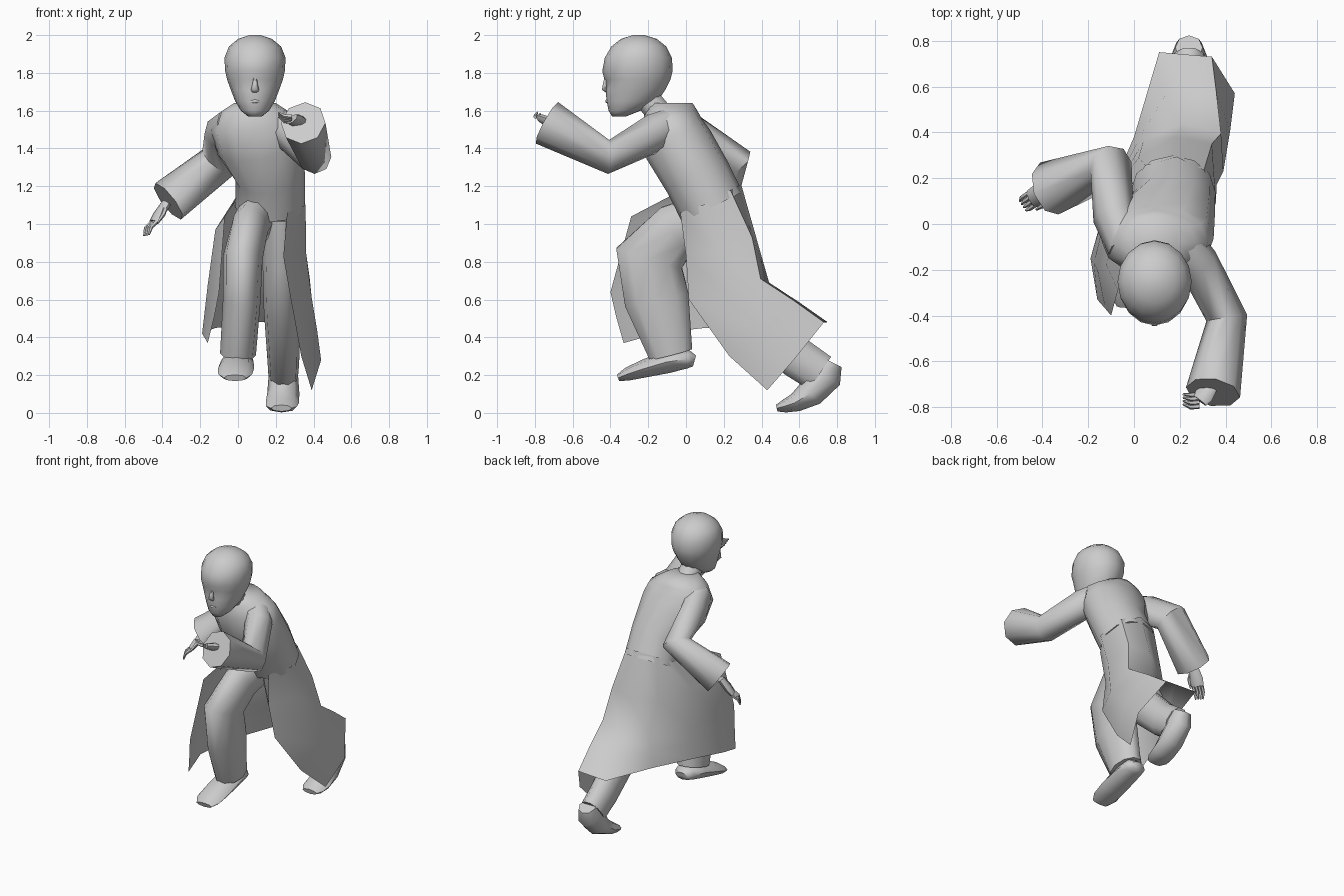
import bpy, math
from mathutils import Vector

X, Y, Z = Vector((1, 0, 0)), Vector((0, 1, 0)), Vector((0, 0, 1))


def make(name, verts, faces, angle=60):
    me = bpy.data.meshes.new(name)
    me.from_pydata([tuple(v) for v in verts], [], faces)
    me.update()
    ob = bpy.data.objects.new(name, me)
    bpy.context.collection.objects.link(ob)
    bpy.ops.object.select_all(action='DESELECT')
    ob.select_set(True)
    bpy.context.view_layer.objects.active = ob
    bpy.ops.object.shade_smooth_by_angle(angle=math.radians(angle))
    return ob


def loft(name, rings, n=8, ref=X, caps=(True, True), axis=None):
    """Skin elliptical rings (x, y, z, r_along_ref, r_across) along a bent path."""
    pts = [Vector(r[:3]) for r in rings]
    verts, faces = [], []
    for k, r in enumerate(rings):
        a = pts[max(k - 1, 0)]
        b = pts[min(k + 1, len(pts) - 1)]
        if axis:
            t = axis
        elif 0 < k < len(pts) - 1:
            t = ((pts[k] - a).normalized() + (b - pts[k]).normalized()).normalized()
        else:
            t = (b - a).normalized()
        u = (ref - t * ref.dot(t)).normalized()
        v = t.cross(u)
        for i in range(n):
            w = 2 * math.pi * i / n
            verts.append(pts[k] + u * r[3] * math.cos(w) + v * r[4] * math.sin(w))
    for k in range(len(rings) - 1):
        for i in range(n):
            j = (i + 1) % n
            faces.append((k * n + i, k * n + j, (k + 1) * n + j, (k + 1) * n + i))
    if caps[0]:
        faces.append(tuple(reversed(range(n))))
    if caps[1]:
        faces.append(tuple(range((len(rings) - 1) * n, len(rings) * n)))
    return make(name, verts, faces)


def hand(name, wrist, knuckle, tip, side):
    """Flat palm, four tapering fingers spread along 'side', and a thumb."""
    w, k, t, s = (Vector(p) for p in (wrist, knuckle, tip, side))
    s.normalize()
    loft(name + "_palm", [(*w, .03, .025), (*(w.lerp(k, .6)), .046, .024),
                          (*k, .042, .018)], 8, s)
    for i in range(4):
        o = s * (i - 1.5) * .02
        bend = (t - k).cross(s).normalized() * .012
        loft(f"{name}_finger_{i}", [(*(k + o), .011, .012),
                                    (*(k.lerp(t, .5) + o + bend), .010, .010),
                                    (*(t + o * .8), .005, .005)], 5, s)
    a = w.lerp(k, .35) + s * .03
    loft(name + "_thumb", [(*a, .014, .014), (*(a + s * .02 + (k - w) * .3), .012, .012),
                           (*(a + s * .02 + (k - w) * .75), .006, .006)], 5, Z)


# Head, with recessed eyes
n = 16
head = loft("head", [
    (.09, -.355, 1.568, .035, .035), (.09, -.325, 1.60, .075, .085),
    (.09, -.285, 1.65, .105, .135), (.09, -.268, 1.71, .128, .158),
    (.09, -.257, 1.765, .148, .175), (.09, -.257, 1.81, .158, .186),
    (.09, -.252, 1.88, .162, .178), (.09, -.25, 1.94, .138, .145),
    (.09, -.25, 1.98, .09, .095), (.09, -.25, 2.0, .03, .03)], n, axis=Z)
for i in (11, 13):
    head.data.vertices[4 * n + i].co.y += .022
loft("nose", [(.09, -.42, 1.78, .010, .012), (.09, -.428, 1.74, .014, .014),
              (.09, -.43, 1.71, .022, .017), (.09, -.415, 1.695, .014, .01)], 6, axis=-Z)
loft("lips", [(.06, -.408, 1.648, .004, .004), (.09, -.42, 1.65, .01, .008),
              (.12, -.408, 1.648, .004, .004)], 6, Z)
loft("neck", [(.09, -.10, 1.54, .08, .07), (.09, -.22, 1.68, .07, .07)], 10)

# Leaning upper coat, overlapping the skirt at the waist
loft("coat_body", [
    (.17, .14, 1.09, .185, .178), (.17, .06, 1.25, .185, .18),
    (.12, -.04, 1.42, .235, .185), (.09, -.075, 1.53, .235, .16),
    (.09, -.08, 1.595, .18, .14), (.09, -.08, 1.64, .11, .115)],
    12)

# Flared skirt of the coat: rows from waist to hem, open at the front
rows = [
    [(.26, -.03, 1.06), (.358, .09, 1.10), (.305, .235, 1.18), (.185, .292, 1.21),
     (.05, .255, 1.19), (-.012, .165, 1.14), (-.02, .07, 1.11), (0, -.08, 1.15)],
    [(.24, 0, .83), (.36, .17, .85), (.34, .35, .93), (.18, .38, .90),
     (.02, .29, .90), (-.09, .05, .92), (-.12, -.18, .97), (-.07, -.29, 1.04)],
    [(.28, .015, .60), (.39, .23, .61), (.38, .395, .71), (.22, .44, .69),
     (.04, .36, .67), (-.11, .10, .68), (-.16, -.20, .68), (-.10, -.40, .64)],
    [(.335, .23, .30), (.42, .41, .43), (.36, .57, .595), (.16, .60, .585),
     (.02, .37, .565), (-.115, .10, .565), (-.175, -.17, .55), (-.125, -.37, .51)],
    [(.39, .43, .12), (.44, .57, .28), (.34, .73, .48), (.11, .75, .48),
     (0, .38, .46), (-.12, .10, .45), (-.19, -.15, .42), (-.16, -.33, .37)],
]
c = len(rows[0])
make("coat_skirt", [p for row in rows for p in row],
     [(r * c + i, r * c + c + i, r * c + c + i + 1, r * c + i + 1)
      for r in range(len(rows) - 1) for i in range(c - 1)])

# Sleeves, widening to the cuffs
loft("left_sleeve", [
    (.20, -.07, 1.535, .085, .09), (.28, -.17, 1.48, .105, .09),
    (.405, -.41, 1.355, .09, .09), (.345, -.735, 1.535, .125, .12)], 8, Z)
loft("right_sleeve", [
    (-.03, -.09, 1.53, .09, .09), (-.09, .03, 1.48, .10, .09),
    (-.10, .25, 1.33, .115, .095), (-.37, .155, 1.12, .12, .12)], 8, Z)

# Hands
hand("left_hand", (.34, -.71, 1.54), (.285, -.77, 1.555), (.215, -.765, 1.58), (0, .8, -.4))
hand("right_hand", (-.38, .15, 1.11), (-.445, .11, 1.01), (-.485, .08, .94), (.5, -.8, .1))

# Trousers: bent front leg and trailing back leg
loft("front_leg", [
    (.10, .12, 1.04, .10, .13), (.06, -.05, .97, .10, .15),
    (.025, -.195, .82, .105, .19), (.02, -.155, .60, .10, .18),
    (0, -.08, .31, .095, .122)], 10)
loft("back_leg", [
    (.23, .13, 1.05, .10, .14), (.23, .20, .80, .10, .14),
    (.23, .29, .57, .095, .13), (.24, .59, .29, .085, .115),
    (.24, .71, .21, .08, .11)], 10)

# Shoes, lofted from heel to toe
loft("front_shoe", [
    (0, .045, .275, .05, .03), (0, .01, .285, .078, .05), (-.005, -.10, .27, .088, .06),
    (-.01, -.22, .235, .095, .048), (-.015, -.31, .205, .09, .035),
    (-.015, -.36, .185, .06, .018)], 8)
loft("back_shoe", [
    (.24, .77, .27, .06, .06), (.24, .735, .20, .078, .095),
    (.24, .66, .105, .085, .075), (.235, .58, .055, .088, .05),
    (.23, .52, .035, .082, .034), (.23, .48, .025, .055, .018)], 8)
